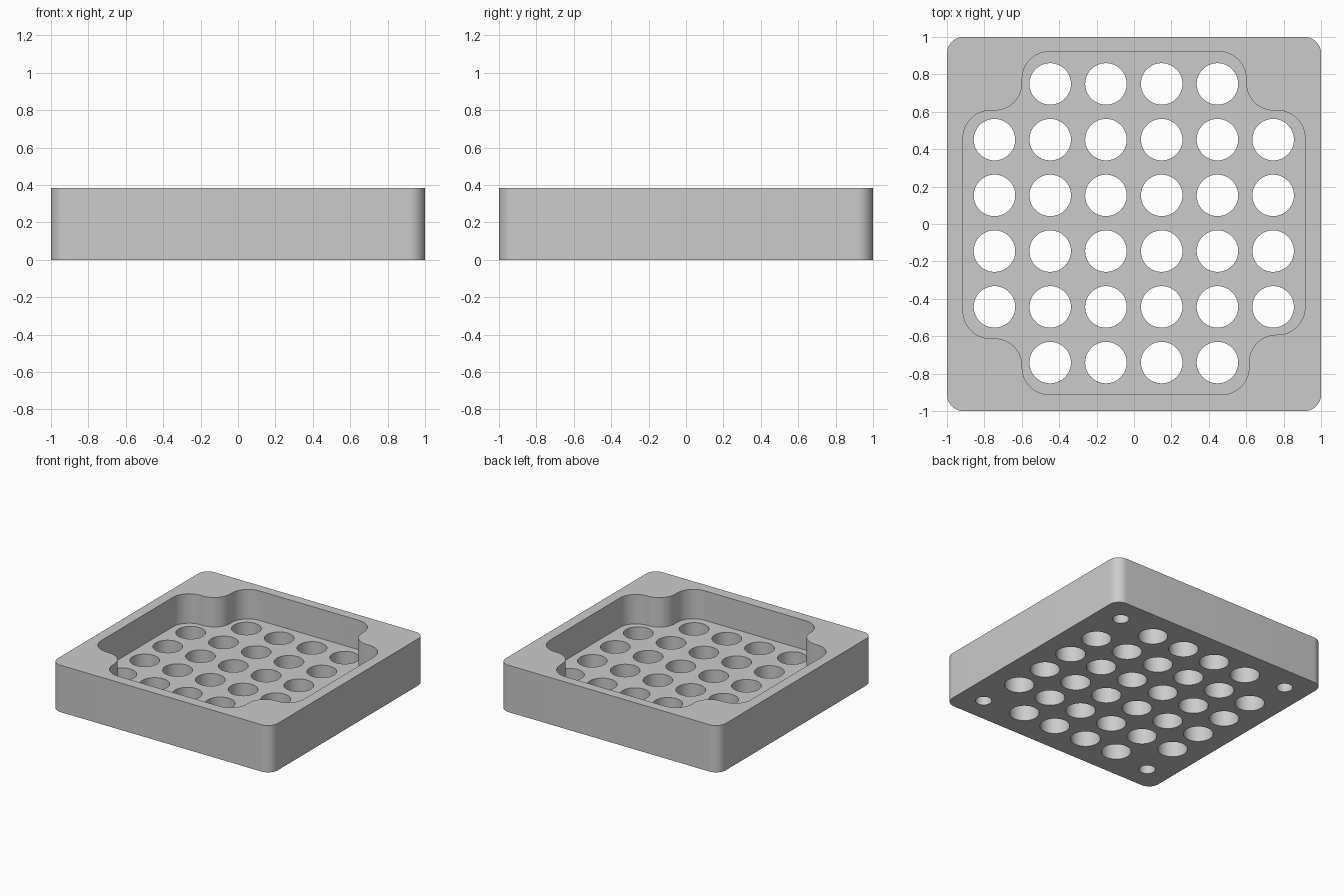
import bpy
import bmesh
from math import cos, sin, pi, radians
from mathutils import Vector, Matrix

if "Cube" in bpy.data.objects:
    bpy.data.objects.remove(bpy.data.objects["Cube"])

HEIGHT = 0.385
FLOOR = 0.143
PITCH = 0.298

grey = bpy.data.materials.new("light_grey")
grey.use_nodes = True
colour = (0.6, 0.6, 0.6, 1)
grey.diffuse_color = colour
grey.node_tree.nodes["Principled BSDF"].inputs["Base Color"].default_value = colour


def rounded(corners, radius, steps=12):
    """Round every right-angled corner, inward or outward, of an outline."""
    pts = [Vector(c) for c in corners]
    out = []
    for i, p in enumerate(pts):
        d1 = (p - pts[i - 1]).normalized()
        d2 = (pts[(i + 1) % len(pts)] - p).normalized()
        centre = p + (d2 - d1) * radius
        for k in range(steps + 1):
            a = k * pi / 2 / steps
            out.append(centre + (d1 * sin(a) - d2 * cos(a)) * radius)
    return out


def add_object(name, bm):
    bmesh.ops.recalc_face_normals(bm, faces=bm.faces)
    mesh = bpy.data.meshes.new(name)
    bm.to_mesh(mesh)
    bm.free()
    mesh.materials.append(grey)
    obj = bpy.data.objects.new(name, mesh)
    bpy.context.collection.objects.link(obj)
    return obj


def prism(name, outline, z0, z1):
    bm = bmesh.new()
    face = bm.faces.new([bm.verts.new((p.x, p.y, z0)) for p in outline])
    top = bmesh.ops.extrude_face_region(bm, geom=[face])["geom"]
    verts = [v for v in top if isinstance(v, bmesh.types.BMVert)]
    bmesh.ops.translate(bm, vec=(0, 0, z1 - z0), verts=verts)
    return add_object(name, bm)


def cylinder(bm, x, y, z0, z1, radius):
    bmesh.ops.create_cone(bm, cap_ends=True, segments=48, radius1=radius,
                          radius2=radius, depth=z1 - z0,
                          matrix=Matrix.Translation((x, y, (z0 + z1) / 2)))


# Outer block with rounded vertical corners
block = prism("tray_block", rounded([(-1, -1), (1, -1), (1, 1), (-1, 1)], 0.088),
              0, HEIGHT)

# Cross-shaped pocket with rounded inner and outer corners
L, R, B, T = -0.914, 0.914, -0.912, 0.922
cross = [(-0.598, B), (0.615, B), (0.615, -0.592), (R, -0.592),
         (R, 0.607), (0.6, 0.607), (0.6, T), (-0.598, T),
         (-0.598, 0.607), (L, 0.607), (L, -0.612), (-0.598, -0.612)]
pocket = prism("pocket_cutter", rounded(cross, 0.146), FLOOR, HEIGHT + 0.1)

# Grid of through holes without its corners, and blind holes under the corners
bm = bmesh.new()
for i in range(6):
    for j in range(6):
        if i in (0, 5) and j in (0, 5):
            continue
        cylinder(bm, (i - 2.5) * PITCH - 0.001, (j - 2.5) * PITCH + 0.004,
                 -0.1, FLOOR + 0.1, 0.111)
for sx in (-1, 1):
    for sy in (-1, 1):
        cylinder(bm, sx * 0.795, sy * 0.795, -0.1, 0.27, 0.061)
holes = add_object("hole_cutter", bm)

# Cut the block and keep only the finished tray
for cutter in (pocket, holes):
    cutter.hide_render = True
    mod = block.modifiers.new(cutter.name, "BOOLEAN")
    mod.operation = "DIFFERENCE"
    mod.solver = "EXACT"
    mod.object = cutter
depsgraph = bpy.context.evaluated_depsgraph_get()
result = bpy.data.meshes.new_from_object(block.evaluated_get(depsgraph))
block.modifiers.clear()
block.data = result
for cutter in (pocket, holes):
    bpy.data.objects.remove(cutter)
result.materials.clear()
result.materials.append(grey)
for face in result.polygons:
    face.material_index = 0

# Smooth round walls, crisp rims
bpy.ops.object.select_all(action="DESELECT")
block.select_set(True)
bpy.context.view_layer.objects.active = block
bpy.ops.object.shade_smooth_by_angle(angle=radians(30))
